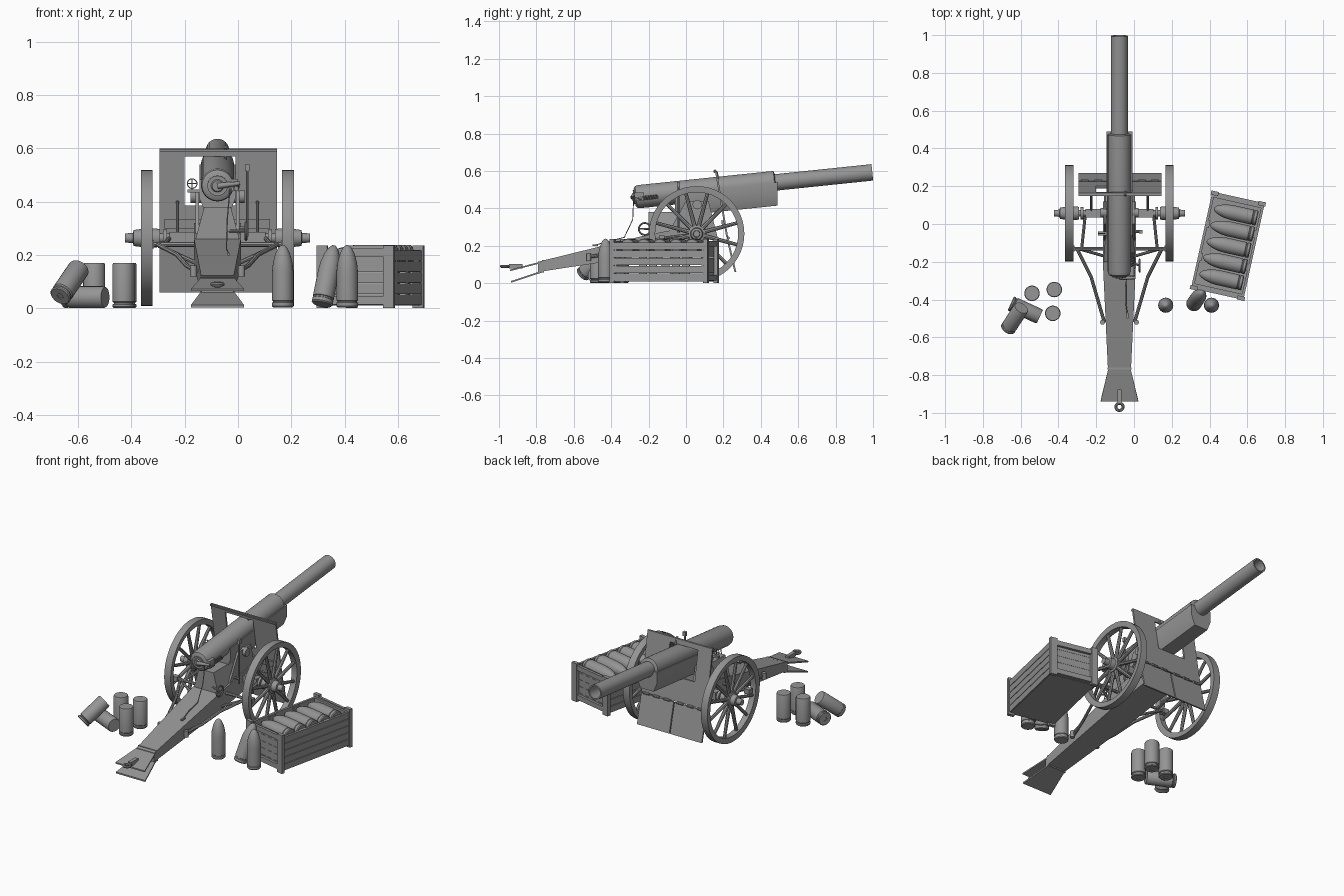
import bpy, bmesh
from math import pi, sin, cos, radians
from mathutils import Vector, Matrix

if "Cube" in bpy.data.objects:
    bpy.data.objects.remove(bpy.data.objects["Cube"])

grey = bpy.data.materials.new("plain_grey")
grey.use_nodes = True
grey.diffuse_color = (0.3, 0.3, 0.3, 1)
grey.node_tree.nodes["Principled BSDF"].inputs["Base Color"].default_value = (0.3, 0.3, 0.3, 1)

GX = -0.077                       # centre line of the gun
made = []


def finish(name, bm, matrix=Matrix()):
    bmesh.ops.recalc_face_normals(bm, faces=bm.faces)
    mesh = bpy.data.meshes.new(name)
    bm.to_mesh(mesh)
    bm.free()
    mesh.materials.append(grey)
    ob = bpy.data.objects.new(name, mesh)
    ob.matrix_world = matrix
    bpy.context.collection.objects.link(ob)
    made.append(ob)
    return ob


def aim(p, q):
    """Matrix at p with local z towards q."""
    d = Vector(q) - Vector(p)
    return Matrix.Translation(p) @ d.to_track_quat('Z', 'Y').to_matrix().to_4x4()


def lathe(name, profile, matrix=Matrix(), n=24):
    bm = bmesh.new()
    vs = [bm.verts.new((r, 0, z)) for r, z in profile]
    es = [bm.edges.new(pair) for pair in zip(vs, vs[1:])]
    bmesh.ops.spin(bm, geom=vs + es, cent=(0, 0, 0), axis=(0, 0, 1),
                   angle=2 * pi, steps=n, use_duplicate=False)
    bmesh.ops.remove_doubles(bm, verts=bm.verts, dist=1e-5)
    return finish(name, bm, matrix)


def tube(name, p, q, r, r2=None, n=12):
    h = (Vector(q) - Vector(p)).length
    r2 = r if r2 is None else r2
    return lathe(name, [(0, 0), (r, 0), (r2, h), (0, h)], aim(p, q), n)


def box(name, centre, size, matrix=Matrix()):
    bm = bmesh.new()
    bmesh.ops.create_cube(bm, size=1)
    bmesh.ops.scale(bm, vec=size, verts=bm.verts)
    return finish(name, bm, matrix @ Matrix.Translation(centre))


def loft(name, sections, matrix=Matrix()):
    bm = bmesh.new()
    rings = [[bm.verts.new(p) for p in s] for s in sections]
    n = len(rings[0])
    for a, b in zip(rings, rings[1:]):
        for i in range(n):
            j = (i + 1) % n
            bm.faces.new((a[i], a[j], b[j], b[i]))
    bm.faces.new(rings[0])
    bm.faces.new(rings[-1])
    return finish(name, bm, matrix)


def rect(y, half, z0, z1):
    return [(GX - half, y, z0), (GX + half, y, z0), (GX + half, y, z1), (GX - half, y, z1)]


def rod(name, points, r, closed=False):
    cu = bpy.data.curves.new(name, 'CURVE')
    cu.dimensions = '3D'
    cu.bevel_depth = r
    cu.bevel_resolution = 2
    cu.use_fill_caps = True
    sp = cu.splines.new('POLY')
    sp.points.add(len(points) - 1)
    for pt, co in zip(sp.points, points):
        pt.co = (*co, 1)
    sp.use_cyclic_u = closed
    tmp = bpy.data.objects.new(name + "_path", cu)
    mesh = bpy.data.meshes.new_from_object(tmp)
    bpy.data.objects.remove(tmp)
    bm = bmesh.new()
    bm.from_mesh(mesh)
    return finish(name, bm)


def ring(name, c, r, thick, u, v, n=20):
    c, u, v = Vector(c), Vector(u), Vector(v)
    return rod(name, [c + u * r * cos(2 * pi * i / n) + v * r * sin(2 * pi * i / n)
                      for i in range(n)], thick, True)


# Barrel and jacket, along a raised axis
SLOPE = 0.104
def on_axis(y, dx=0, dz=0):
    return Vector((GX + dx, y, 0.593 + (y - 1) * SLOPE + dz))

gun = aim(on_axis(-0.275), on_axis(1))
lathe("jacket", [(0, 0), (0.045, 0), (0.058, 0.008), (0.062, 0.025), (0.062, 0.752),
                 (0.05, 0.757), (0, 0.757)], gun, 32)
lathe("barrel", [(0, 0.7), (0.044, 0.7), (0.044, 1.278), (0.036, 1.278), (0.036, 1.0), (0, 1.0)], gun, 32)
lathe("breech_block", [(0, -0.012), (0.02, -0.012), (0.024, -0.006), (0.038, -0.006), (0.038, 0.01)], gun)
tube("breech_handle", on_axis(-0.285), on_axis(-0.285, 0.085, 0.01), 0.012, 0.007)
box("breech_hinge", on_axis(-0.25, 0.065), (0.025, 0.05, 0.045))

# Cradle under the barrel
half = [(0.068, 0.0), (0.068, -0.07), (0.045, -0.125)]
shape = half + [(-x, z) for x, z in reversed(half)]
loft("cradle", [[on_axis(y, x, z) for x, z in shape] for y in (-0.06, 0.49)])

# Carriage cheeks, trunnions and trail
for s in (-1, 1):
    x = GX + s * 0.076
    loft("carriage_cheek", [[(x + t, -0.11, 0.24), (x + t, 0.17, 0.24), (x + t, 0.12, 0.44), (x + t, 0.0, 0.44)]
                            for t in (-0.006, 0.006)])
    tube("trunnion", (x - s * 0.02, 0.06, 0.42), (x + s * 0.025, 0.06, 0.42), 0.025, n=16)
loft("carriage_saddle", [[(GX - w, y, z) for w, y in ((-a, -0.2), (a, -0.2), (a, 0.1), (-a, 0.1))]
                         for a, z in ((0.085, 0.25), (0.05, 0.38))])
loft("trail", [rect(-0.79, 0.06, 0.06, 0.115), rect(-0.2, 0.088, 0.15, 0.26), rect(0.12, 0.088, 0.2, 0.32)])
loft("spade_lower", [rect(-0.77, 0.06, 0.057, 0.066), rect(-0.935, 0.1, 0.003, 0.012)])
loft("spade_upper", [rect(-0.77, 0.06, 0.108, 0.117), rect(-0.94, 0.1, 0.065, 0.073)])
box("trail_band", (GX, -0.765, 0.09), (0.126, 0.012, 0.066))
box("tow_bar", (GX, -0.91, 0.09), (0.022, 0.07, 0.025))
ring("tow_ring", (GX, -0.968, 0.09), 0.019, 0.008, (1, 0, 0), (0, 1, 0))

# Axle, wheels and braces
AY, AZ = 0.057, 0.264
tube("axle", (GX - 0.3, AY, AZ), (GX + 0.3, AY, AZ), 0.018)
box("axle_beam", (GX, AY, AZ), (0.36, 0.045, 0.045))
rod("cross_rod", [(GX - 0.27, -0.13, 0.24), (GX + 0.27, -0.13, 0.24)], 0.009)
for s in (-1, 1):
    x = GX + s * 0.265
    wheel = aim((x, AY, AZ), (x + s, AY, AZ))
    lathe("wheel_rim", [(0.222, -0.018), (0.25, -0.022), (0.255, -0.022), (0.255, 0.022),
                        (0.25, 0.022), (0.222, 0.018), (0.222, -0.018)], wheel, 48)
    lathe("wheel_hub", [(0, -0.05), (0.034, -0.05), (0.036, -0.02), (0.045, -0.016), (0.045, 0.016),
                        (0.034, 0.02), (0.03, 0.05), (0.019, 0.052), (0.017, 0.082), (0, 0.082)], wheel)
    for i in range(12):
        a = 2 * pi * (i + 0.5) / 12
        d = Vector((0, cos(a), sin(a)))
        c = Vector((x, AY, AZ))
        tube("wheel_spoke", c + d * 0.035, c + d * 0.228, 0.012, 0.009, 8)
    tube("axle_collar", (GX + s * 0.19, AY, AZ), (GX + s * 0.205, AY, AZ), 0.032, n=16)
    rod("trail_brace", [(GX + s * 0.225, -0.13, 0.24), (GX + s * 0.15, -0.28, 0.2),
                        (GX + s * 0.115, -0.4, 0.16), (GX + s * 0.08, -0.52, 0.14)], 0.009)
    tube("brace_pin", (GX + s * 0.09, -0.52, 0.12), (GX + s * 0.09, -0.52, 0.16), 0.013)
    rod("axle_strut", [(GX + s * 0.2, -0.13, 0.24), (GX + s * 0.18, AY, AZ)], 0.008)
    rod("lower_strut", [(GX + s * 0.22, -0.13, 0.235), (GX + s * 0.08, -0.17, 0.17)], 0.008)
    box("brake_block", (GX + s * 0.255, -0.13, 0.24), (0.035, 0.03, 0.03))


# Shield: leaning upper plates and hinged lower flaps
def shield_y(z):
    return 0.155 + (0.6 - z) * 0.17 if z > 0.24 else 0.216 + (0.24 - z) * 0.24

def plate(name, x0, x1, z0, z1, thick=0.01, push=0):
    loft(name, [[(x, shield_y(z) + push + t, z) for x, t in
                 ((x0, 0), (x1, 0), (x1, thick), (x0, thick))] for z in (z0, z1)])

plate("shield_left_plate", -0.295, -0.2, 0.245, 0.6)
plate("shield_right_plate", -0.01, 0.146, 0.245, 0.6)
plate("shield_top_plate", -0.2, -0.01, 0.57, 0.6)
plate("shield_bottom_plate", -0.2, -0.01, 0.245, 0.385)
plate("shield_top_lip", -0.295, 0.146, 0.588, 0.597, 0.008, -0.008)
plate("shield_cross_strip", -0.275, 0.12, 0.3, 0.335, 0.012, -0.012)
plate("shield_flap", -0.295, -0.08, 0.06, 0.238)
plate("shield_flap", -0.074, 0.146, 0.06, 0.238)
for x in (-0.26, -0.19, -0.12, -0.03, 0.04, 0.11):
    tube("shield_hinge", (x - 0.02, 0.227, 0.242), (x + 0.02, 0.227, 0.242), 0.008, n=8)
rod("shield_hook", [(GX + 0.03, 0.17, 0.56), (GX + 0.03, 0.165, 0.59), (GX + 0.03, 0.15, 0.605)], 0.006)
for s in (-1, 1):
    rod("shield_stay", [(GX + s * 0.15, 0.18, 0.4), (GX + s * 0.15, AY, AZ)], 0.006)

# Sight, elevation lever, spring and lanyard
sx, sy, sz = -0.172, -0.05, 0.468
ring("sight_ring", (sx, sy, sz), 0.018, 0.002, (1, 0, 0), (0, 0, 1))
rod("sight_post", [(sx, sy, 0.44), (sx, sy, sz + 0.018)], 0.002)
rod("sight_bar", [(sx - 0.018, sy, sz), (sx + 0.018, sy, sz)], 0.002)
box("sight_bracket", (-0.16, sy, 0.44), (0.06, 0.02, 0.012))
rod("lever", [(0.035, -0.04, 0.27), (0.035, -0.04, 0.52)], 0.005)
box("lever_grip", (0.035, -0.04, 0.528), (0.018, 0.018, 0.025))
rod("lever_link", [(0.035, -0.04, 0.3), (GX + 0.07, -0.04, 0.3)], 0.007)
ring("hand_wheel", (0.03, -0.22, 0.29), 0.032, 0.005, (0, 1, 0), (0, 0, 1))
rod("hand_wheel_shaft", [(0.03, -0.22, 0.29), (GX, -0.18, 0.29)], 0.006)
rod("hand_wheel_spoke", [(0.03, -0.25, 0.29), (0.03, -0.19, 0.29)], 0.004)
coil = []
for i in range(121):
    a = 2 * pi * i / 8
    coil.append(on_axis(-0.28 + 0.13 * i / 120, 0.07 + 0.01 * cos(a), -0.01 + 0.01 * sin(a)))
rod("spring", coil, 0.002)
rod("lanyard", [(-0.03, -0.28, 0.45), (-0.04, -0.285, 0.34), (-0.043, -0.33, 0.245),
                (-0.043, -0.42, 0.222), (-0.035, -0.48, 0.205)], 0.0025)
box("lanyard_grip", (-0.035, -0.485, 0.203), (0.01, 0.03, 0.01))

# Ammunition crate
crate = Matrix.Translation((0.497, -0.115, 0)) @ Matrix.Rotation(radians(-12.5), 4, 'Z')
box("crate_floor", (0, 0, 0.018), (0.27, 0.48, 0.016), crate)
for s in (-1, 1):
    for i in range(5):
        z = 0.032 + 0.0415 * i
        box("crate_side_plank", (s * 0.135, 0, z), (0.014, 0.49, 0.038), crate)
        box("crate_end_plank", (0, s * 0.24, z), (0.27, 0.014, 0.0405), crate)
    for y in (-0.09, 0.09):
        box("crate_inner_batten", (s * 0.124, y, 0.115), (0.01, 0.04, 0.2), crate)
    for t in (-1, 1):
        box("crate_corner_post", (s * 0.128, t * 0.256, 0.118), (0.04, 0.022, 0.235), crate)
    box("crate_end_rail", (0, s * 0.254, 0.21), (0.22, 0.016, 0.03), crate)
    box("crate_end_rail", (0, s * 0.254, 0.03), (0.22, 0.016, 0.03), crate)

# Shells and empty cases
SHELL = [(0, 0), (0.036, 0), (0.04, 0.005), (0.04, 0.018), (0.037, 0.02), (0.037, 0.025), (0.04, 0.027),
         (0.04, 0.135), (0.037, 0.165), (0.029, 0.198), (0.018, 0.222), (0.008, 0.233), (0, 0.235)]
CASE = [(0, 0.004), (0.012, 0.004), (0.012, 0), (0.037, 0), (0.041, 0.004), (0.041, 0.012), (0.036, 0.015),
        (0.036, 0.019), (0.041, 0.023), (0.041, 0.163), (0.038, 0.169), (0, 0.169)]
for i in range(5):
    y = (i - 2) * 0.088
    lathe("crate_shell", SHELL, crate @ aim((0.12, y, 0.198), (-0.12, y, 0.198)))
for x in (0.168, 0.41):
    lathe("standing_shell", SHELL, Matrix.Translation((x, -0.43, 0.003)))
lathe("leaning_shell", SHELL, aim((0.315, -0.425, 0.015), (0.36, -0.36, 0.235)))
for x, y in ((-0.54, -0.367), (-0.422, -0.347), (-0.43, -0.473)):
    lathe("standing_case", CASE, Matrix.Translation((x, y, 0.002)))
lathe("lying_case", CASE, aim((-0.652, -0.42, 0.042), (-0.5, -0.49, 0.042)))
lathe("leaning_case", CASE, aim((-0.668, -0.555, 0.045), (-0.6, -0.45, 0.145)))

# Smooth round parts, keep edges sharp
bpy.ops.object.select_all(action='DESELECT')
for ob in made:
    ob.select_set(True)
bpy.context.view_layer.objects.active = made[0]
bpy.ops.object.shade_smooth_by_angle(angle=radians(35))
